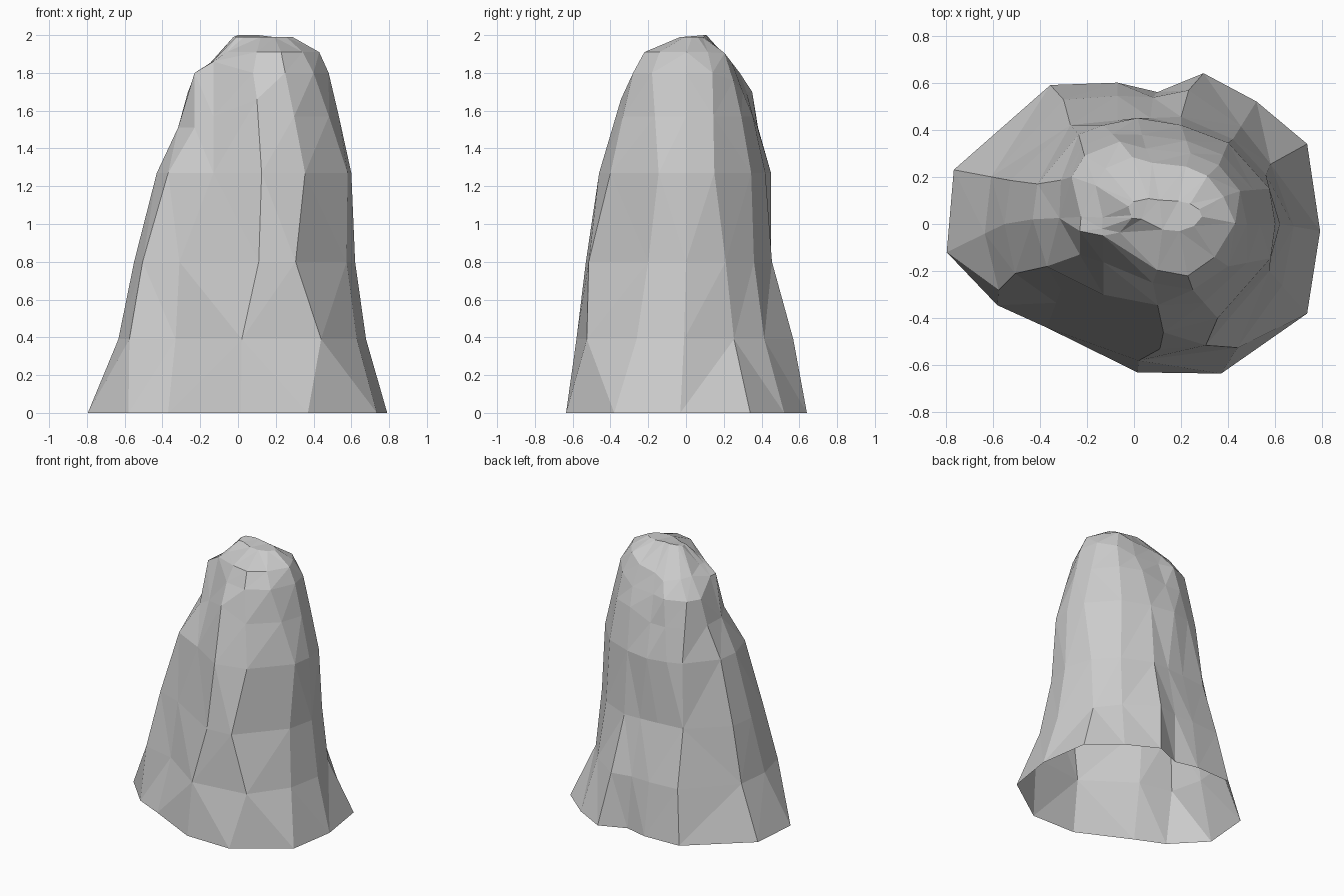
import bpy, bmesh
from mathutils import Vector

cube = bpy.data.objects.get("Cube")
if cube:
    bpy.data.objects.remove(cube, do_unlink=True)

# Stone colour
stone = bpy.data.materials.new("pale_grey_stone")
stone.use_nodes = True
grey = (0.6, 0.6, 0.6, 1)
stone.diffuse_color = grey
stone.node_tree.nodes["Principled BSDF"].inputs["Base Color"].default_value = grey


def outline(height, *points):
    """A horizontal cross-section, counter-clockwise from the front right corner."""
    return [Vector((x, y, height)) for x, y in points]


def blend(lower, upper, amount, height):
    """A cross-section between two others, set at its own height."""
    ring = [a.lerp(b, amount) for a, b in zip(lower, upper)]
    for point in ring:
        point.z = height
    return ring


def shrink(ring, centre, scale_x, scale_y, height):
    """A smaller copy of a cross-section, pulled towards a centre."""
    cx, cy = centre
    return [Vector((cx + (p.x - cx) * scale_x, cy + (p.y - cy) * scale_y, height))
            for p in ring]


# Main cross-sections of the pillar
base = outline(0, (-.58, -.345), (-.37, -.44), (.015, -.63), (.37, -.635), (.735, -.38),
               (.79, -.03), (.735, .34), (.52, .52), (.295, .64), (.1, .56),
               (-.07, .6), (-.355, .59), (-.765, .23), (-.795, -.12))
waist = outline(.8, (-.505, -.21), (-.31, -.28), (.11, -.53), (.305, -.515), (.575, -.2),
                (.62, 0), (.56, .21), (.42, .36), (.2, .455), (.07, .45),
                (-.07, .44), (-.27, .42), (-.525, .185), (-.55, 0))
shoulder = outline(1.27, (-.37, -.18), (-.13, -.3), (.125, -.46), (.355, -.4), (.58, -.145),
                   (.6, 0), (.575, .15), (.4, .345), (.2, .42), (.015, .45),
                   (-.13, .42), (-.235, .38), (-.41, .17), (-.43, .02))
neck = outline(1.8, (-.23, -.03), (-.13, -.05), (.08, -.25), (.25, -.28), (.4, -.18),
               (.48, 0), (.45, .14), (.36, .25), (.24, .3), (.05, .32),
               (-.06, .35), (-.21, .29), (-.265, .2), (-.225, .03))

# Ledge where the sloping cap overhangs the back
neck[1].z = 1.86
neck[7].z = 1.76
for point in neck[8:13]:
    point.z = 1.7

# In-between cross-sections, with a few chipped corners
foot = blend(base, waist, .66, .39)
foot[0].xy = (-.575, -.28)
foot[2].xy = (.02, -.58)
foot[3].xy = (.44, -.525)
foot[6].x = .58
for point in foot[8:12]:
    point.y += .05
collar = blend(shoulder, neck, .55, 1.57)
collar[0].xy = (-.23, -.13)
collar[2].z = 1.66
collar[12].x = -.31
for point in collar[9:] + collar[:1]:
    point.z = 1.51

# Cap, falling away to the back and to its right side
brow = shrink(neck, (.16, .02), .76, .8, 1.91)
brow[5].x = .43
for point in brow:
    point.z -= max(0, point.y - .2) * 1.3 + max(0, -.08 - point.x) * .9
crown = shrink(neck, (.15, .04), .42, .22, 1.99)
for point in crown[9:12]:
    point.z = 2

rings = [base, foot, waist, shoulder, collar, neck, brow, crown]

# Rock pillar, open underneath
bm = bmesh.new()
loops = [[bm.verts.new(p) for p in ring] for ring in rings]
count = len(base)
for low, high in zip(loops, loops[1:]):
    for i in range(count):
        j = (i + 1) % count
        bm.faces.new((low[i], low[j], high[j], high[i]))
bm.faces.new(loops[-1])
bmesh.ops.triangulate(bm, faces=bm.faces[:], quad_method="SHORT_EDGE")

mesh = bpy.data.meshes.new("rock_pillar")
bm.to_mesh(mesh)
bm.free()
mesh.materials.append(stone)
pillar = bpy.data.objects.new("rock_pillar", mesh)
bpy.context.collection.objects.link(pillar)
